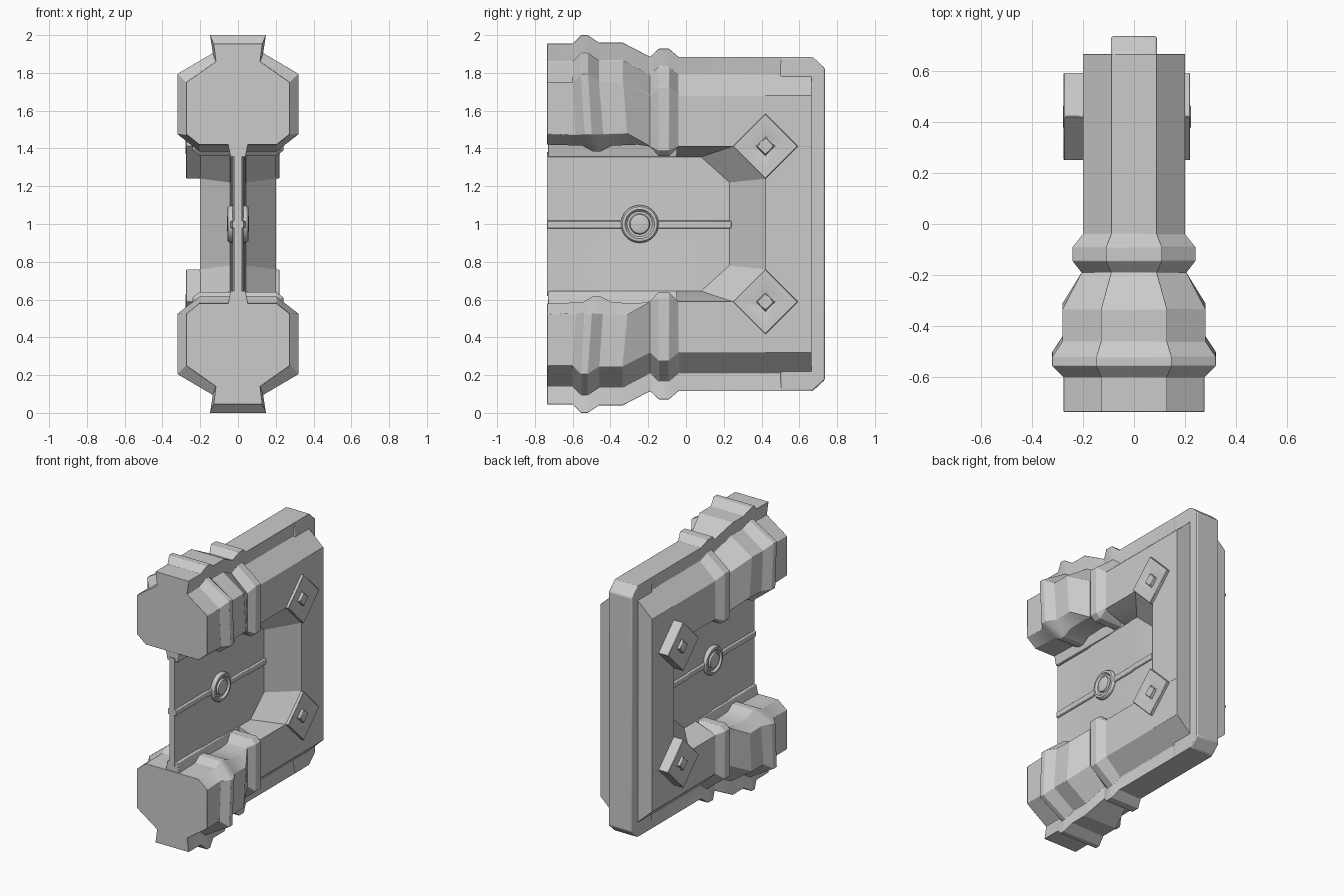
import bpy, bmesh, math
from mathutils import Matrix

if "Cube" in bpy.data.objects:
    bpy.data.objects.remove(bpy.data.objects["Cube"])


def finish(name, bm, bevel=0.0):
    bmesh.ops.recalc_face_normals(bm, faces=bm.faces)
    me = bpy.data.meshes.new(name)
    bm.to_mesh(me)
    bm.free()
    ob = bpy.data.objects.new(name, me)
    bpy.context.collection.objects.link(ob)
    if bevel:
        m = ob.modifiers.new("soft_edges", 'BEVEL')
        m.width, m.segments, m.limit_method = bevel, 2, 'ANGLE'
        m.angle_limit = math.radians(25)
    return ob


def loft(name, rings, bevel=0.0):
    """Skin a list of closed rings and cap both ends."""
    bm = bmesh.new()
    vs = [[bm.verts.new(p) for p in r] for r in rings]
    n = len(rings[0])
    for a, b in zip(vs, vs[1:]):
        for i in range(n):
            j = (i + 1) % n
            bm.faces.new((a[i], a[j], b[j], b[i]))
    bm.faces.new(vs[0])
    bm.faces.new(vs[-1])
    return finish(name, bm, bevel)


def flip(p, lower):
    return (p[0], p[1], 2 - p[2]) if lower else p


# Arm stations: y, half width, ridge half width, top z, inner z, inner y shift
stations = [
    (-.735, .275, .13, 1.955, 1.42, 0), (-.60, .275, .13, 1.955, 1.415, .05),
    (-.555, .32, .148, 2.0, 1.385, .06), (-.52, .32, .148, 2.0, 1.385, .07),
    (-.46, .28, .13, 1.96, 1.415, .07), (-.335, .28, .13, 1.96, 1.42, .08),
    (-.19, .205, .09, 1.885, 1.41, 0), (-.145, .24, .11, 1.928, 1.36, 0),
    (-.09, .24, .11, 1.928, 1.36, 0), (-.04, .2, .09, 1.885, 1.41, 0),
    (.665, .2, .09, 1.885, 1.41, 0)]


def arm_ring(y, w, f, top, inner, dy, lower):
    d = top - 1.885
    half = [(min(w, .205), y + dy, inner), (w, y + dy * .3, inner + (w - .2) * .75),
            (w, y, 1.68 + d), (f * .9, y, 1.79 + d), (f, y, top)]
    ring = half + [(-x, a, b) for x, a, b in reversed(half)]
    return [flip(p, lower) for p in ring]


for lower in (False, True):
    side = "lower" if lower else "upper"
    loft(side + "_arm", [arm_ring(*s, lower) for s in stations], .008)
    # Narrow rail that holds the web
    rail = [(.055, 1.43), (.04, 1.355), (-.04, 1.355), (-.055, 1.43)]
    loft(side + "_rail", [[flip((x, y, z), lower) for x, z in rail]
                          for y in (-.73, .1)], .004)

# Back column and its outer flange
loft("back_column", [[(x, y, z) for x, y in
                      ((-.2, .42), (.2, .42), (.2, .665), (-.2, .665))]
                     for z in (.32, 1.68)])
flange = [(.5, 1.885), (.67, 1.885), (.735, 1.825),
          (.735, .175), (.67, .115), (.5, .115)]
loft("back_flange", [[(x, y, z) for y, z in flange] for x in (-.09, .09)], .008)

# Sloped inner frame running round the opening
wide = [(-.05, 1.412), (.25, 1.412), (.42, 1.24)]
narrow = [(-.05, 1.355), (.08, 1.355), (.23, 1.22)]
deep = [(-.05, 1.6), (.4, 1.6), (.6, 1.4)]


def both(path):
    return path + [(y, 2 - z) for y, z in reversed(path)]


loft("inner_frame", [[(.2, *a), (.042, *b), (-.042, *b), (-.2, *a), (-.19, *c), (.19, *c)]
                     for a, b, c in zip(both(wide), both(narrow), both(deep))])

# Stepped web plate with curved layers, and the bar along its middle
steps = [(-.735, .02), (-.44, .02), (-.385, .028), (-.22, .028),
         (-.17, .035), (-.03, .035), (.02, .041), (.24, .041)]
rows = [(.62, -.045), (.75, -.02), (.87, .035), (1.0, .05), (1.15, .03), (1.38, 0)]
web_rings = []
for i, (y, t) in enumerate(steps):
    k = 0 if i in (0, 7) else 1
    right = [(t, y + k * s, z) for z, s in rows]
    web_rings.append(right + [(-x, a, b) for x, a, b in reversed(right)])
loft("web_plate", web_rings)

bar_rings = []
for i, (y, t) in enumerate(steps):
    yy = y + (0 if i in (0, 7) else .05)
    half = [(t - .01, .972), (t + .012, .98), (t + .012, 1.015), (t - .01, 1.023)]
    bar_rings.append([(x, yy, z) for x, z in half + [(-x, z) for x, z in reversed(half)]])
loft("middle_bar", bar_rings, .003)


# Round boss on each face of the web: lathed ring and button
def lathe(name, profile, sx, y, z, n=32):
    rings = [[(sx * h, y + r * math.cos(2 * math.pi * i / n),
               z + r * math.sin(2 * math.pi * i / n)) for i in range(n)]
             for r, h in profile]
    return loft(name, rings)


boss = [(.1, .01), (.1, .042), (.092, .054), (.078, .056), (.067, .042),
        (.055, .042), (.05, .054), (.035, .058)]

# Diamond plates: dished face with a small stud
for sx, face, tag in ((1, .22, "right"), (-1, .275, "left")):
    lathe(tag + "_boss", boss, sx, -.245, 1.0)
    for zc, lvl in ((1.412, "upper"), (.588, "lower")):
        prof = [(.172, .14), (.172, face), (.148, face), (.05, face - .018),
                (.045, face + .003)]
        ob = lathe(f"{tag}_{lvl}_diamond", prof, sx, .42, zc, 4)
        m = ob.modifiers.new("soft_edges", 'BEVEL')
        m.width, m.segments = .003, 1

# Shading
bpy.ops.object.select_all(action='SELECT')
bpy.context.view_layer.objects.active = bpy.data.objects["web_plate"]
bpy.ops.object.shade_smooth_by_angle(angle=math.radians(25))
